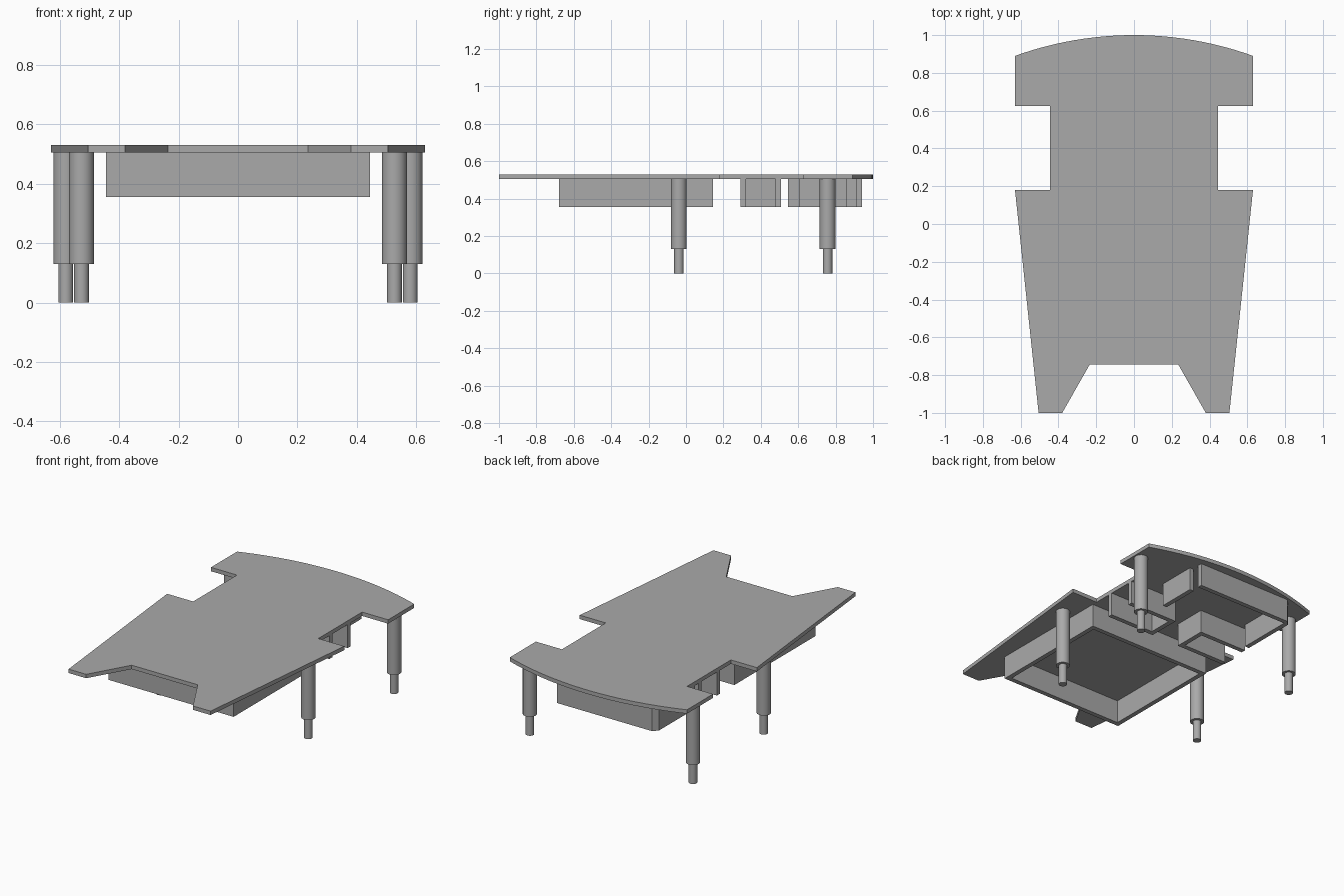
import bpy, bmesh, math

if "Cube" in bpy.data.objects:
    bpy.data.objects.remove(bpy.data.objects["Cube"])

GREY = bpy.data.materials.new("plain grey")
GREY.use_nodes = True
GREY.diffuse_color = (0.4, 0.4, 0.4, 1)
GREY.node_tree.nodes["Principled BSDF"].inputs["Base Color"].default_value = (0.4, 0.4, 0.4, 1)

DECK_TOP, DECK_LOW, WALL_LOW = 0.53, 0.505, 0.355
WALL = 0.03


def finish(name, bm):
    mesh = bpy.data.meshes.new(name)
    bmesh.ops.recalc_face_normals(bm, faces=bm.faces)
    bm.to_mesh(mesh)
    bm.free()
    mesh.materials.append(GREY)
    obj = bpy.data.objects.new(name, mesh)
    bpy.context.collection.objects.link(obj)
    return obj


def prism(name, outline, low, high):
    """Extrude a flat outline between two heights."""
    bm = bmesh.new()
    face = bm.faces.new([bm.verts.new((x, y, low)) for x, y in outline])
    grown = bmesh.ops.extrude_face_region(bm, geom=[face])["geom"]
    verts = [v for v in grown if isinstance(v, bmesh.types.BMVert)]
    bmesh.ops.translate(bm, verts=verts, vec=(0, 0, high - low))
    return finish(name, bm)


def rail(name, outline):
    return prism(name, outline, WALL_LOW, DECK_LOW)


def mirrored(half):
    return half + [(-x, y) for x, y in reversed(half)]


# Deck: stepped half outline mirrored, with a bowed back edge
RADIUS, HALF = 1.86, 0.63
side = [(0.235, -0.745), (0.38, -1), (0.505, -1), (HALF, 0.18),
        (0.445, 0.18), (0.445, 0.625), (HALF, 0.625)]
arc = []
for i in range(25):
    x = HALF * (1 - i / 12)
    arc.append((x, 1 - RADIUS + math.sqrt(RADIUS ** 2 - x * x)))
outline = side + arc + [(-x, y) for x, y in reversed(side)]
prism("deck", outline, DECK_LOW, DECK_TOP)

# Front frame: closed rectangular ring of rails
X, Y0, Y1 = 0.445, -0.68, 0.145
for name, y in (("front_frame_front", Y0), ("front_frame_back", Y1 - WALL)):
    rail(name, mirrored([(X, y), (X, y + WALL)]))
for name, s in (("front_frame_left", 1), ("front_frame_right", -1)):
    a, b = s * X, s * (X - WALL)
    rail(name, [(a, Y0 + WALL), (a, Y1 - WALL), (b, Y1 - WALL), (b, Y0 + WALL)])

# Middle brackets: channels open towards the outside
for name, s in (("middle_bracket_left", 1), ("middle_bracket_right", -1)):
    lo, hi, inner = 0.292, 0.508, 0.1
    pts = [(X, lo), (X, lo + WALL), (inner + WALL, lo + WALL), (inner + WALL, hi - WALL),
           (X, hi - WALL), (X, hi), (inner, hi), (inner, lo)]
    rail(name, [(s * x, y) for x, y in pts])

# Rear bracket: L shape with a clipped corner, and a separate short rail
BACK = 0.94
rail("rear_bracket", [(0.26, BACK), (-X + WALL, BACK), (-X, BACK - WALL), (-X, 0.545),
                      (-X + WALL, 0.545), (-X + WALL, BACK - WALL), (0.26, BACK - WALL)])
rail("rear_short_rail", [(0.28, 0.604), (0.28, 0.857), (0.28 - WALL, 0.857), (0.28 - WALL, 0.604)])


# Legs: thick upper post with a thin foot
def post(name, x, y, radius, low, high):
    bm = bmesh.new()
    bmesh.ops.create_cone(bm, cap_ends=True, segments=32, radius1=radius, radius2=radius,
                          depth=high - low)
    bmesh.ops.translate(bm, verts=bm.verts, vec=(x, y, (low + high) / 2))
    obj = finish(name, bm)
    bpy.ops.object.select_all(action="DESELECT")
    obj.select_set(True)
    bpy.context.view_layer.objects.active = obj
    bpy.ops.object.shade_smooth_by_angle()


for end, x, y in (("front", 0.527, -0.038), ("back", 0.58, 0.757)):
    for hand, s in (("left", 1), ("right", -1)):
        post(f"{end}_{hand}_leg", s * x, y, 0.042, 0.13, DECK_LOW)
        post(f"{end}_{hand}_foot", s * x, y, 0.025, 0, 0.13)
